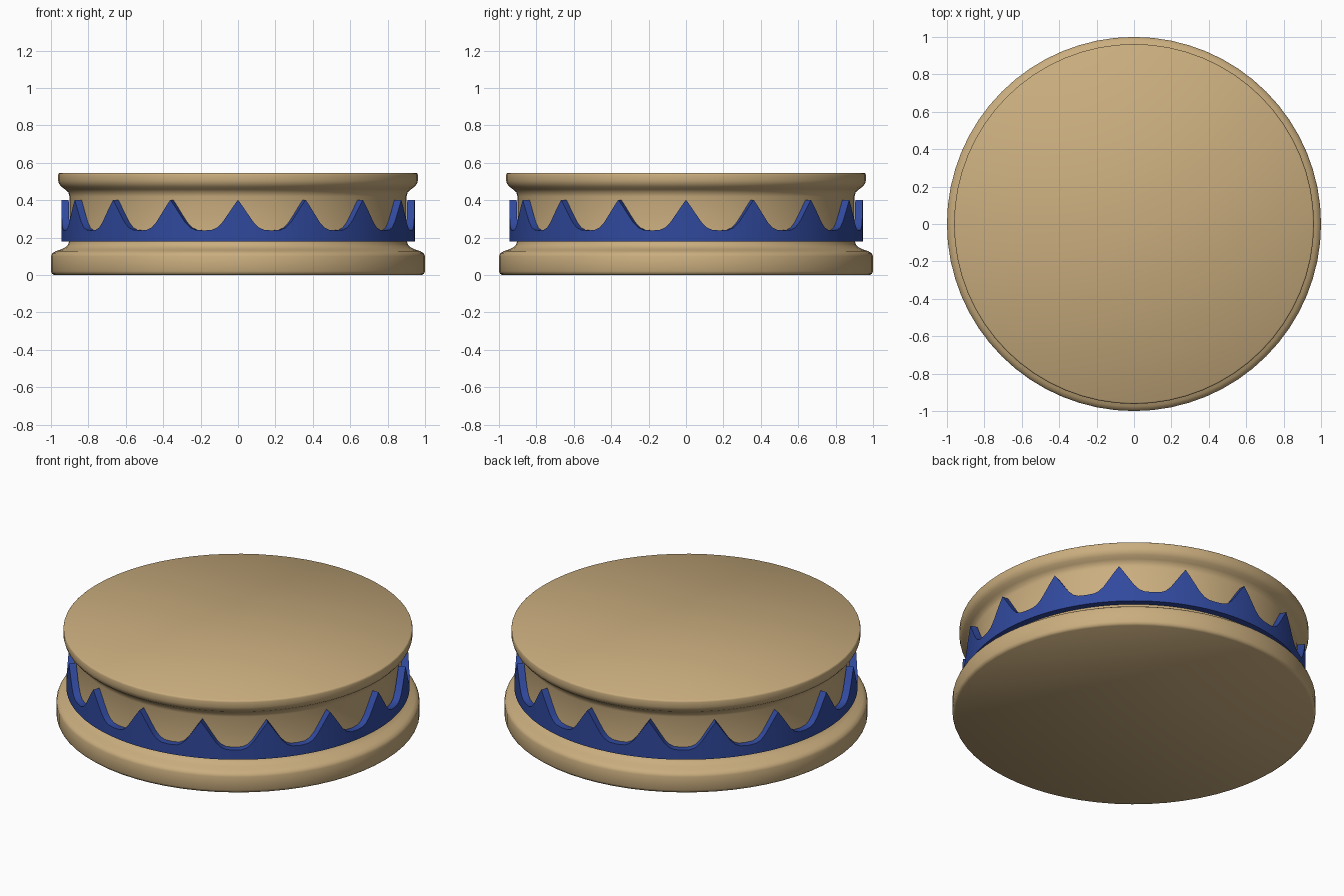
import bpy, bmesh
from math import sin, cos, pi, radians

cube = bpy.data.objects.get("Cube")
if cube:
    bpy.data.objects.remove(cube, do_unlink=True)


def material(name, rgb):
    m = bpy.data.materials.new(name)
    m.use_nodes = True
    color = (*rgb, 1)
    m.diffuse_color = color
    m.node_tree.nodes["Principled BSDF"].inputs["Base Color"].default_value = color
    return m


def finish(bm, name, mat, angle):
    bmesh.ops.recalc_face_normals(bm, faces=bm.faces)
    mesh = bpy.data.meshes.new(name)
    bm.to_mesh(mesh)
    bm.free()
    mesh.materials.append(mat)
    obj = bpy.data.objects.new(name, mesh)
    bpy.context.collection.objects.link(obj)
    bpy.ops.object.select_all(action="DESELECT")
    obj.select_set(True)
    bpy.context.view_layer.objects.active = obj
    bpy.ops.object.shade_smooth_by_angle(angle=radians(angle))
    return obj


def ring_point(bm, r, a, z):
    return bm.verts.new((r * sin(a), -r * cos(a), z))


tan = material("tan", (0.59, 0.42, 0.21))
blue = material("royal blue", (0.03, 0.067, 0.34))

# Turned pedestal: rounded foot, recessed neck, flared top rim
profile = [(0.985, 0), (0.995, 0.008), (1, 0.02), (1, 0.1), (0.994, 0.115),
           (0.975, 0.127), (0.945, 0.137), (0.92, 0.15), (0.907, 0.165),
           (0.902, 0.185), (0.902, 0.42), (0.907, 0.442), (0.925, 0.458),
           (0.945, 0.472), (0.957, 0.488), (0.962, 0.505), (0.962, 0.535),
           (0.96, 0.542), (0.955, 0.546)]
SIDES = 64
bm = bmesh.new()
rings = [[ring_point(bm, r, 2 * pi * i / SIDES, z) for i in range(SIDES)]
         for r, z in profile]
for low, high in zip(rings, rings[1:]):
    for i in range(SIDES):
        j = (i + 1) % SIDES
        bm.faces.new((low[i], low[j], high[j], high[i]))
bm.faces.new(rings[0])
bm.faces.new(rings[-1])
finish(bm, "pedestal", tan, 40)

# Scalloped crown band: one half tooth mirrored, then repeated around
TEETH = 16
half = [(0, 0.402), (0.14, 0.366), (0.3, 0.322), (0.45, 0.282),
        (0.6, 0.254), (0.76, 0.241), (1, 0.238)]
tooth = half + [(2 - t, z) for t, z in half[-2:0:-1]]
bm = bmesh.new()
columns = []
for k in range(TEETH):
    for t, z in tooth:
        a = (k + t / 2) * 2 * pi / TEETH
        columns.append([ring_point(bm, r, a, h) for r, h in
                        ((0.945, 0.18), (0.945, z), (0.905, z), (0.905, 0.18))])
for c, d in zip(columns, columns[1:] + columns[:1]):
    for i in range(4):
        j = (i + 1) % 4
        bm.faces.new((c[i], d[i], d[j], c[j]))
finish(bm, "scalloped_band", blue, 35)
